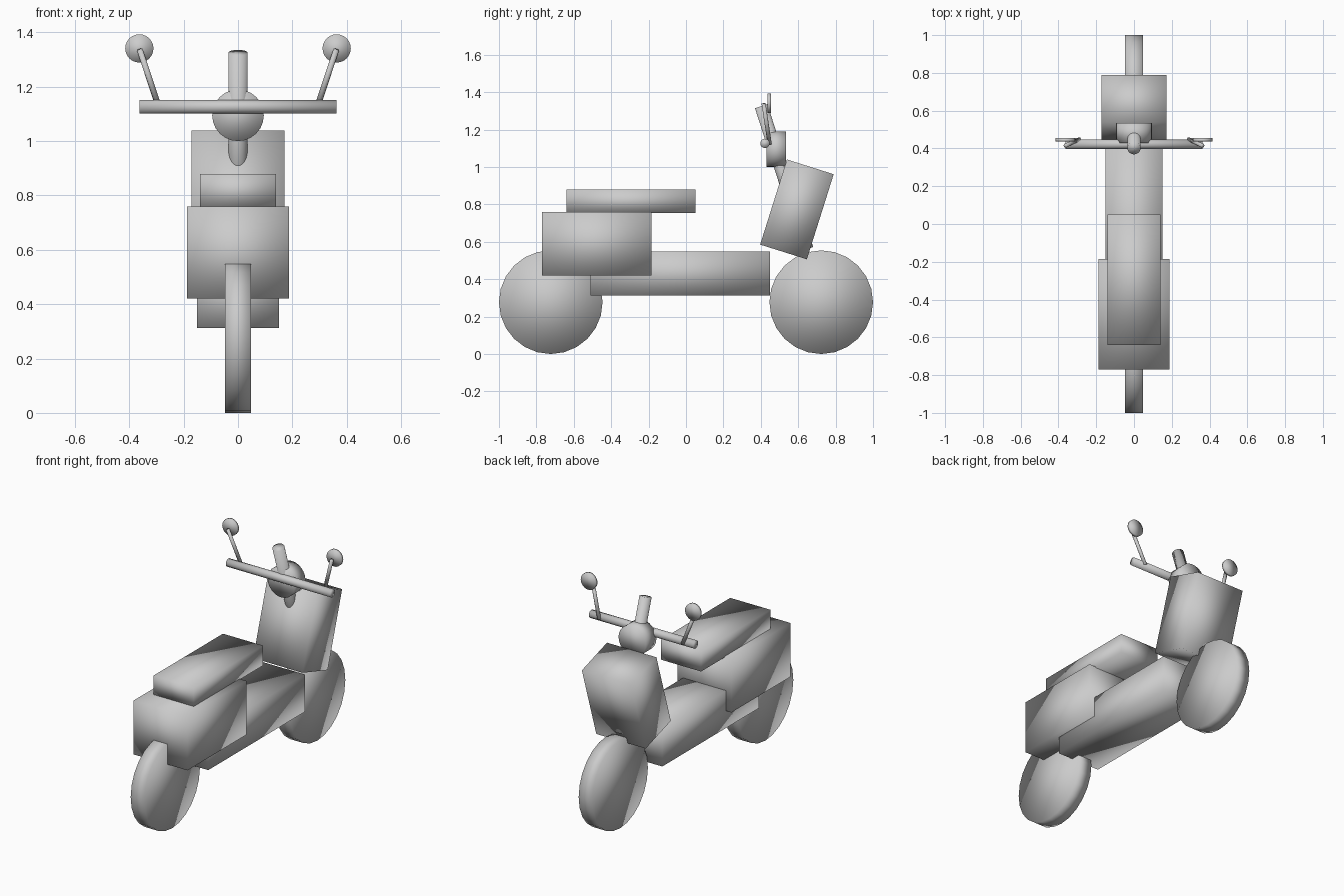
import bpy
from math import radians, pi
from mathutils import Vector

cube = bpy.data.objects.get("Cube")
if cube:
    bpy.data.objects.remove(cube, do_unlink=True)

# One plain grey for the whole scooter
grey = bpy.data.materials.new("plain grey")
grey.use_nodes = True
grey.diffuse_color = (0.6, 0.6, 0.6, 1)
grey.node_tree.nodes["Principled BSDF"].inputs["Base Color"].default_value = (0.6, 0.6, 0.6, 1)


def finish(name):
    ob = bpy.context.object
    ob.name = ob.data.name = name
    ob.data.materials.append(grey)
    bpy.ops.object.shade_smooth()  # soft shading everywhere, boxes included
    return ob


def box(name, centre, size, tilt=0):
    bpy.ops.mesh.primitive_cube_add(size=1, location=centre, rotation=(radians(tilt), 0, 0))
    bpy.context.object.scale = size
    bpy.ops.object.transform_apply(location=False, rotation=False, scale=True)
    return finish(name)


def rod(name, start, end, radius, sides=24):
    a, b = Vector(start), Vector(end)
    turn = (b - a).to_track_quat("Z", "Y").to_euler()
    bpy.ops.mesh.primitive_cylinder_add(vertices=sides, radius=radius, depth=(b - a).length,
                                        location=(a + b) / 2, rotation=turn)
    return finish(name)


# Wheels
for name, y in (("steered_wheel", 0.723), ("drive_wheel", -0.723)):
    rod(name, (-0.047, y, 0.277), (0.047, y, 0.277), 0.277)

# Body
box("floor_body", (0, -0.03, 0.43), (0.3, 0.96, 0.235))
box("engine_body", (0, -0.477, 0.59), (0.374, 0.585, 0.34))
box("seat", (0, -0.295, 0.817), (0.28, 0.69, 0.125))
box("leg_shield", (0, 0.593, 0.773), (0.344, 0.262, 0.477), tilt=-17.5)

# Steering
rod("steering_column", (0, 0.647, 0.561), (0, 0.402, 1.325), 0.035)
rod("headlight", (0, 0.43, 1.095), (0, 0.535, 1.095), 0.095)
rod("handlebar", (-0.363, 0.422, 1.126), (0.363, 0.422, 1.126), 0.025)

# Mirrors on their stalks
for side, s in (("left", 1), ("right", -1)):
    rod(side + "_mirror_stalk", (s * 0.29, 0.448, 1.12), (s * 0.362, 0.415, 1.338), 0.011, 12)
    rod(side + "_mirror", (s * 0.363, 0.436, 1.341), (s * 0.363, 0.454, 1.341), 0.052)
